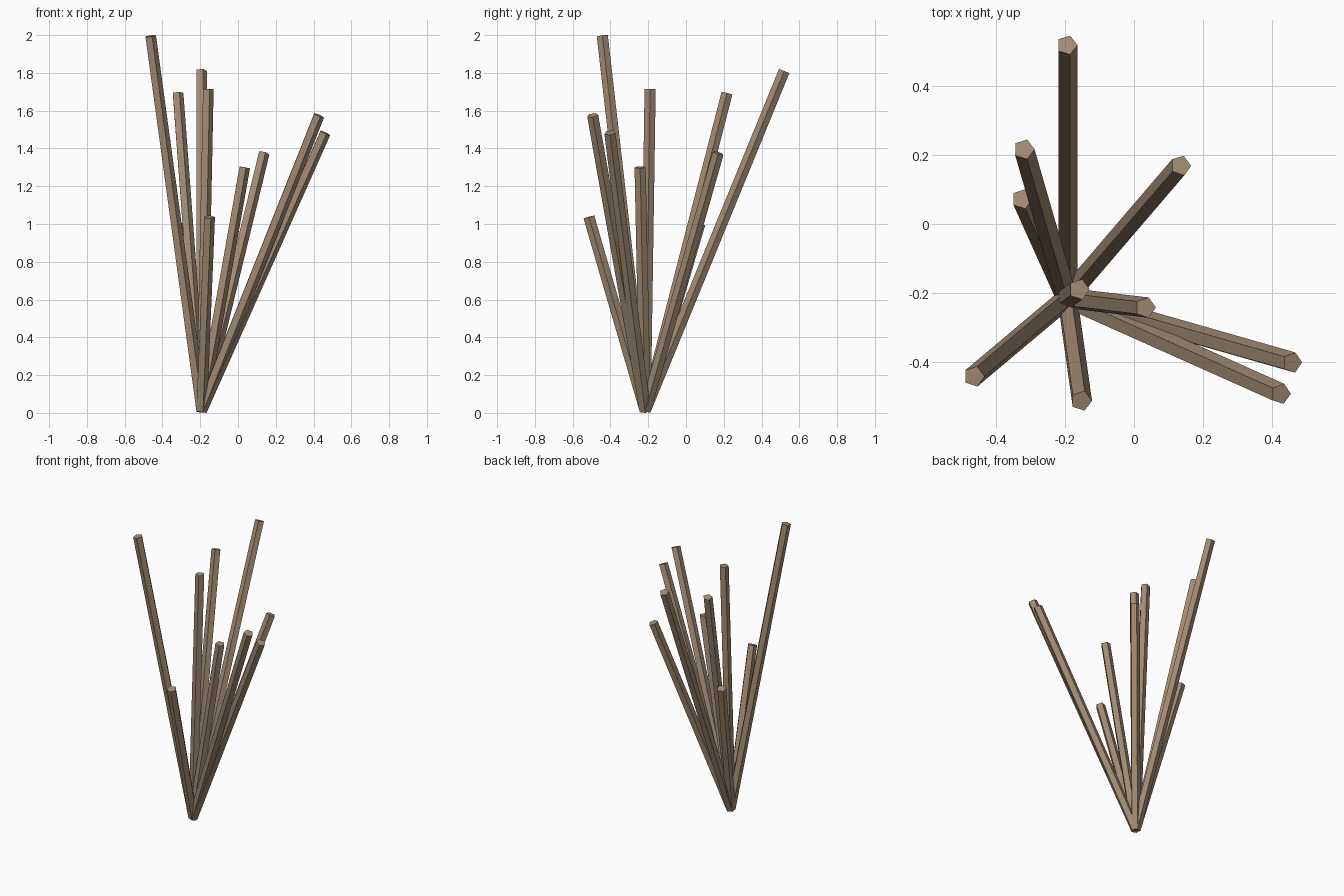
import bpy
from mathutils import Vector

if "Cube" in bpy.data.objects:
    bpy.data.objects.remove(bpy.data.objects["Cube"])

BASE = Vector((-0.195, -0.216, 0.012))   # shared foot of all sticks
RADIUS = 0.031
TIPS = [
    (-0.465, -0.443, 1.995), (-0.195, 0.520, 1.81), (-0.320, 0.217, 1.692),
    (-0.160, -0.190, 1.715), (-0.325, 0.073, 1.00), (0.136, 0.170, 1.375),
    (0.033, -0.243, 1.30), (0.427, -0.494, 1.575), (0.460, -0.403, 1.483),
    (-0.153, -0.514, 1.037),
]

mat = bpy.data.materials.new("dry_wood")
mat.diffuse_color = (0.36, 0.26, 0.17, 1)
mat.use_nodes = True
mat.node_tree.nodes["Principled BSDF"].inputs["Base Color"].default_value = mat.diffuse_color


def stick(name, start, end):
    """Five-sided straight rod from start to end, one corner facing +x."""
    axis = end - start
    bpy.ops.mesh.primitive_cylinder_add(vertices=5, radius=RADIUS, depth=axis.length)
    ob = bpy.context.object
    ob.name = name
    # turn the corner from its default direction to +x
    v = max(ob.data.vertices, key=lambda p: p.co.y).co
    turn = Vector((v.x, v.y, 0)).rotation_difference(Vector((1, 0, 0)))
    ob.data.transform(turn.to_matrix().to_4x4())
    # lean the rod along its axis
    ob.rotation_mode = 'QUATERNION'
    ob.rotation_quaternion = Vector((0, 0, 1)).rotation_difference(axis)
    ob.location = (start + end) / 2
    ob.data.materials.append(mat)


# fan of sticks
for i, tip in enumerate(TIPS):
    stick(f"stick_{i + 1}", BASE, Vector(tip))
